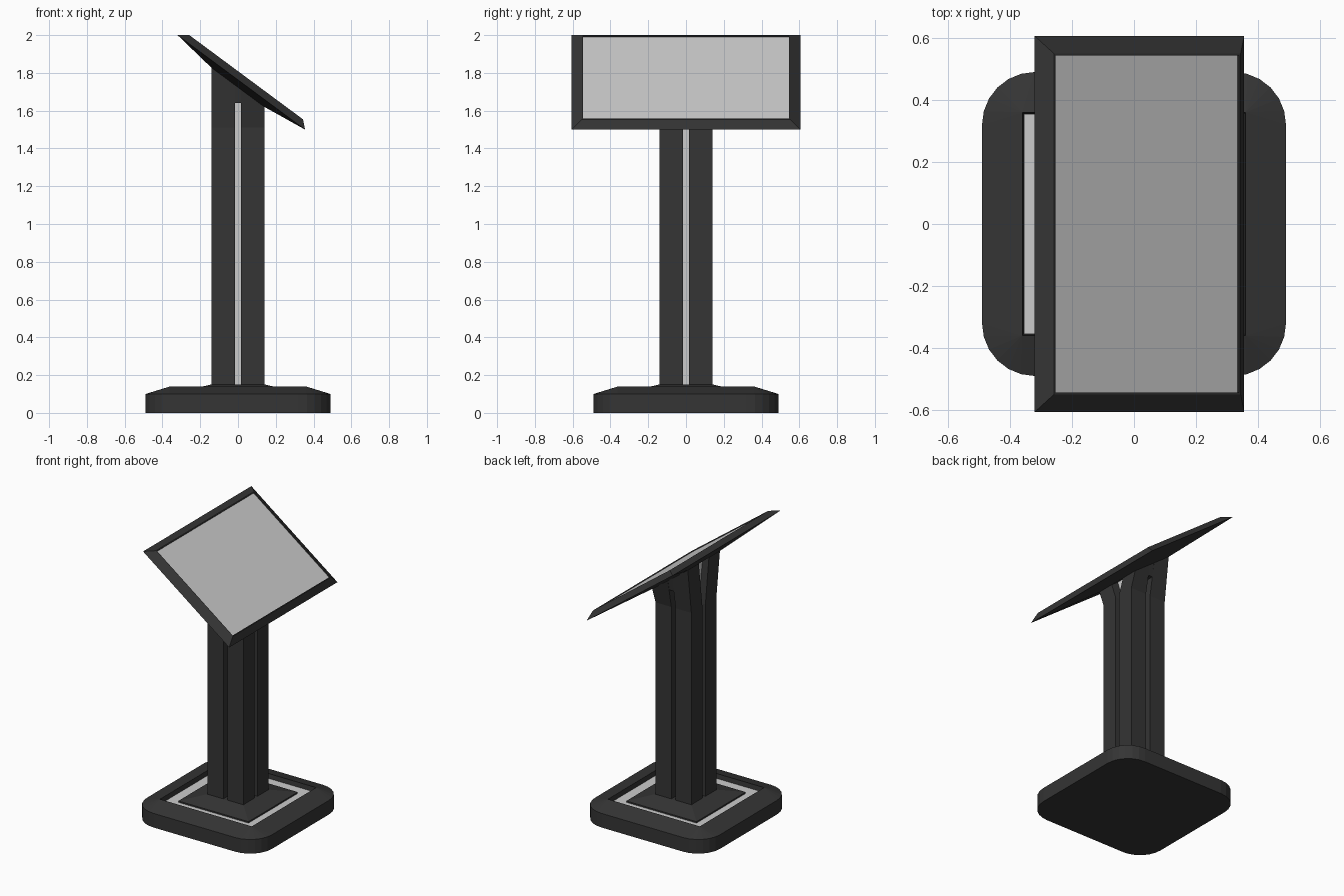
import bpy, bmesh, math
from mathutils import Vector

if "Cube" in bpy.data.objects:
    bpy.data.objects.remove(bpy.data.objects["Cube"])

dark = bpy.data.materials.new("dark_metal")
dark.diffuse_color = (0.035, 0.035, 0.035, 1)
dark.use_nodes = True
dark.node_tree.nodes["Principled BSDF"].inputs["Base Color"].default_value = dark.diffuse_color


def loft(name, rings, mat=None, cap_start=True, cap_end=True):
    """Skin a list of equal-length point rings into one mesh object."""
    bm = bmesh.new()
    vr = [[bm.verts.new(p) for p in r] for r in rings]
    n = len(vr[0])
    for a, b in zip(vr, vr[1:]):
        for i in range(n):
            j = (i + 1) % n
            bm.faces.new((a[i], a[j], b[j], b[i]))
    if cap_start:
        bm.faces.new(vr[0][::-1])
    if cap_end:
        bm.faces.new(vr[-1])
    bmesh.ops.remove_doubles(bm, verts=bm.verts, dist=1e-5)
    bmesh.ops.recalc_face_normals(bm, faces=bm.faces)
    me = bpy.data.meshes.new(name)
    bm.to_mesh(me)
    bm.free()
    ob = bpy.data.objects.new(name, me)
    bpy.context.collection.objects.link(ob)
    if mat:
        me.materials.append(mat)
    return ob


def rounded(h, r, z, seg=6):
    """Square ring of half size h with corner radius r."""
    pts = []
    for k, (sx, sy) in enumerate(((1, 1), (-1, 1), (-1, -1), (1, -1))):
        for i in range(seg + 1):
            a = math.pi / 2 * (k + i / seg)
            pts.append((sx * (h - r) + r * math.cos(a),
                        sy * (h - r) + r * math.sin(a), z))
    return pts


def square(h, z):
    return [(h, h, z), (-h, h, z), (-h, -h, z), (h, -h, z)]


def top_z(x):
    return 1.727 - 0.74 * x


def rect(x0, x1, y0, y1, z=None):
    """Rectangle ring; without z it lies on the sloping column top."""
    return [(x, y, top_z(x) if z is None else z)
            for x, y in ((x0, y0), (x1, y0), (x1, y1), (x0, y1))]


# Base with sloping rim and square recess
loft("base", [rounded(0.49, 0.17, 0), rounded(0.49, 0.17, 0.10),
              rounded(0.36, 0, 0.14), rounded(0.355, 0, 0.09)], dark)
loft("base_light", [square(0.355, 0.095), square(0.355, 0.108)])
loft("plinth", [square(0.275, 0.10), square(0.275, 0.118),
                square(0.145, 0.15)], dark)

# Four posts, flaring sideways at the top
G, W, F, BEND = 0.017, 0.14, 0.04, 1.51
for sx in (-1, 1):
    for sy in (-1, 1):
        xs = sorted((sx * G, sx * W))
        ys = sorted((sy * G, sy * W))
        yt = [y + sy * F for y in ys]
        loft("post", [rect(*xs, *ys, 0.145), rect(*xs, *ys, BEND),
                      rect(*xs, *yt)], dark)

# Lit cross inside the posts
loft("light_core_x", [rect(-0.09, 0.09, -G, G, 0.15), rect(-0.09, 0.09, -G, G, BEND),
                      rect(-0.09, 0.09, -G - F, G + F)])
loft("light_core_y", [rect(-G, G, -0.09, 0.09, 0.15), rect(-G, G, -0.09, 0.09, 1.65)])

# Dark bridges closing the side grooves below the screen
for s in (-1, 1):
    loft("groove_bridge", [rect(-G, G, *sorted((s * 0.06, s * 0.163)), 1.64),
                           rect(-G, G, *sorted((s * 0.06, s * 0.179)))], dark)

# Tilted screen
C = Vector((0.0175, 0, 1.75))
U = Vector((0.675, 0, -0.5)).normalized()
N = Vector((0.5, 0, 0.675)).normalized()


def tilt(u, y, w, off=0.0):
    return [C + U * (a * u + off) + N * w + Vector((0, b * y, 0))
            for a, b in ((-1, -1), (1, -1), (1, 1), (-1, 1))]


loft("screen_frame", [tilt(0.174, 0.18, -0.032), tilt(0.42, 0.606, 0),
                      tilt(0.375, 0.55, 0.037, 0.004), tilt(0.369, 0.544, 0.037, 0.004),
                      tilt(0.369, 0.544, 0.022, 0.004)], dark)
loft("screen_glass", [tilt(0.369, 0.544, 0.023, 0.004), tilt(0.369, 0.544, 0.029, 0.004)])
